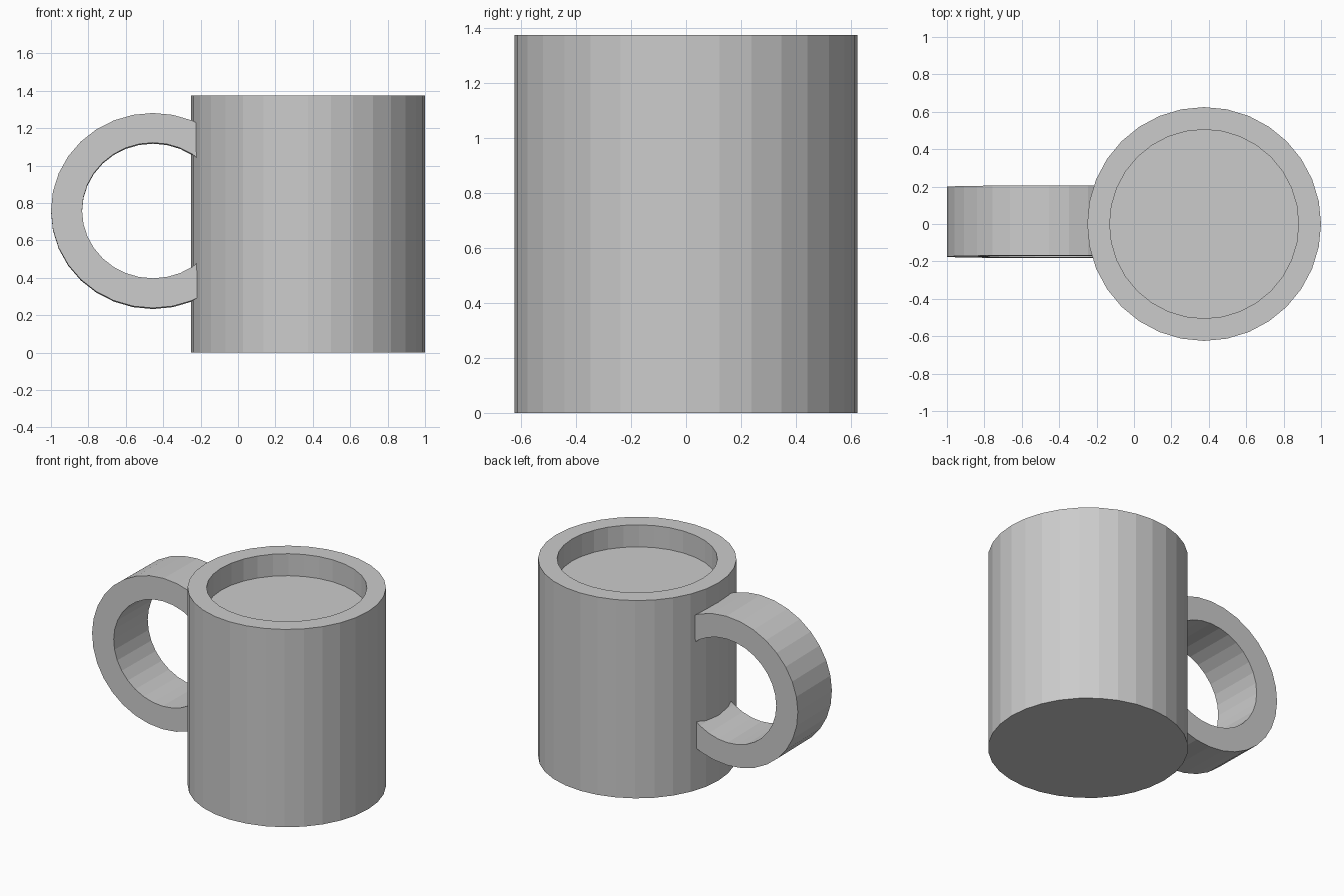
import bpy, bmesh, math

cube = bpy.data.objects.get("Cube")
if cube:
    bpy.data.objects.remove(cube, do_unlink=True)

SIDES = 32
GREY = (0.6, 0.6, 0.6, 1.0)

mat = bpy.data.materials.new("plain grey")
mat.use_nodes = True
mat.diffuse_color = GREY
mat.node_tree.nodes["Principled BSDF"].inputs["Base Color"].default_value = GREY


def add_object(name, bm, location):
    bmesh.ops.recalc_face_normals(bm, faces=bm.faces)
    mesh = bpy.data.meshes.new(name)
    bm.to_mesh(mesh)
    bm.free()
    mesh.materials.append(mat)
    obj = bpy.data.objects.new(name, mesh)
    obj.location = location
    bpy.context.collection.objects.link(obj)
    return obj


def lathe(profile, closed):
    """Spin a (radius, height) profile around z; an open profile gets end caps."""
    bm = bmesh.new()
    rings = []
    for r, z in profile:
        angles = [math.tau * i / SIDES for i in range(SIDES)]
        rings.append([bm.verts.new((r * math.cos(a), r * math.sin(a), z)) for a in angles])
    pairs = list(zip(rings, rings[1:]))
    if closed:
        pairs.append((rings[-1], rings[0]))
    else:
        bm.faces.new(rings[0])
        bm.faces.new(rings[-1])
    for low, high in pairs:
        for i in range(SIDES):
            j = (i + 1) % SIDES
            bm.faces.new((low[i], low[j], high[j], high[i]))
    return bm


# Cup body with a shallow recess inside the rim
body = lathe([(0.625, 0), (0.625, 1.375), (0.505, 1.375), (0.505, 1.222)], closed=False)
add_object("cup_body", body, (0.375, 0, 0))

# Wide flat ring handle, slightly wider than tall, sunk into the body
ring = lathe([(0.5215, -0.187), (0.5215, 0.187), (0.3625, 0.187), (0.3625, -0.187)], closed=True)
handle = add_object("handle", ring, (-0.455, 0.012, 0.757))
handle.scale.x = 1.045
handle.rotation_euler.x = math.radians(89.2)
